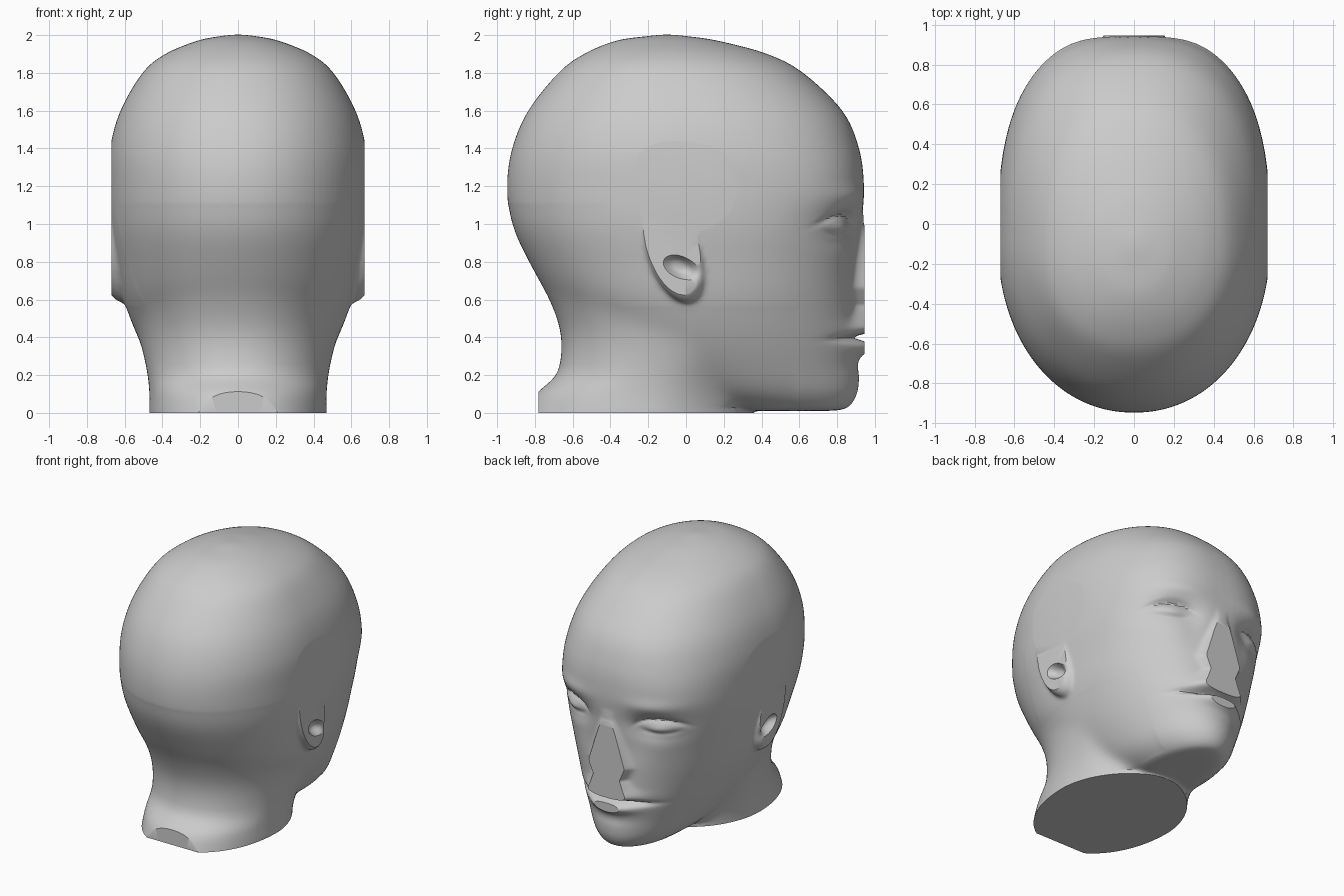
import bpy
import bmesh
import math
from mathutils import Matrix, Vector

cube = bpy.data.objects.get("Cube")
if cube:
    bpy.data.objects.remove(cube, do_unlink=True)

SEGMENTS = 96
STEPS = 8


def smooth_rows(rows):
    """Catmull-Rom interpolation through the control rows."""
    points = [rows[0]] + rows + [rows[-1]]
    result = []
    for i in range(1, len(points) - 2):
        for k in range(STEPS):
            t = k / STEPS
            result.append([
                b + t / 2 * (c - a + t * (2 * a - 5 * b + 4 * c - d + t * (3 * (b - c) + d - a)))
                for a, b, c, d in zip(*points[i - 1:i + 3])])
    return result + [rows[-1]]


def loft(bm, rows):
    """Closed skin over rings of (height, back, front, half width, widest y, front power)."""
    rings = []
    for z, back, front, width, middle, power in smooth_rows(rows):
        ring = []
        for i in range(SEGMENTS):
            angle = math.tau * i / SEGMENTS
            c, s = math.cos(angle), math.sin(angle)
            p = 2 / power if s > 0 else 2 / 2.1
            reach = front - middle if s > 0 else middle - back
            x = math.copysign(abs(c) ** p, c) * width
            y = middle + math.copysign(abs(s) ** p, s) * reach
            ring.append(bm.verts.new((x, y, z)))
        rings.append(ring)
    for low, high in zip(rings, rings[1:]):
        for i in range(SEGMENTS):
            j = (i + 1) % SEGMENTS
            bm.faces.new((low[i], low[j], high[j], high[i]))
    bm.faces.new(rings[0][::-1])
    bm.faces.new(rings[-1])


def bump(x, z, cx, cz, sx, sz, height):
    return height * math.exp(-((x - cx) / sx) ** 2 - ((z - cz) / sz) ** 2)


def ramp(value, stops):
    """Piecewise linear lookup, stops in rising order."""
    if value <= stops[0][0]:
        return stops[0][1]
    for (a, p), (b, q) in zip(stops, stops[1:]):
        if value <= b:
            return p + (q - p) * (value - a) / (b - a)
    return stops[-1][1]


def groove(x, z, cx, half, line, size, depth):
    """Thin crease along a line, fading out at both ends."""
    return -depth * math.exp(-((x - cx) / half) ** 4 - ((z - line) / size) ** 2)


def nose(x, z):
    """Nose running down through the philtrum into the upper lip."""
    width = ramp(z, [(.44, .18), (.5, .15), (.57, .11), (.66, .14), (.78, .11), (1.02, .05)])
    height = ramp(z, [(.4, 0), (.45, .07), (.58, .11), (.68, .18), (.9, .06), (1, .012), (1.08, 0)])
    return height * math.exp(-(x / width) ** 4) + bump(x, z, .22, .86, .09, .13, -.012)


def mouth(x, z):
    return (bump(x, z, 0, .45, .2, .04, .03)
            + bump(x, z, 0, .35, .16, .04, .065)
            + bump(x, z, 0, .25, .2, .04, -.008)
            + groove(x, z, 0, .27, .4 - .1 * x * x, .018, .05))


def eye(x, z):
    arch = ((x - .36) / .14) ** 2
    return (bump(x, z, .33, .99, .15, .085, -.065)
            + bump(x, z, .36, .98, .1, .05, .05)
            + bump(x, z, .32, 1.15, .16, .05, .012)
            + groove(x, z, .36, .14, 1.05 - .04 * arch, .019, .02)
            + groove(x, z, .36, .11, .945 + .025 * arch, .018, .01))


def slice_flat(bm, point, normal, below=None):
    """Cut off everything beyond a plane and cap the opening."""
    faces = [f for f in bm.faces if below is None or f.calc_center_median().z < below]
    parts = set(faces)
    for f in faces:
        parts.update(f.edges)
        parts.update(f.verts)
    cut = bmesh.ops.bisect_plane(bm, geom=list(parts), dist=1e-5, plane_co=point,
                                 plane_no=normal, clear_outer=True)
    rim = [e for e in cut["geom_cut"] if isinstance(e, bmesh.types.BMEdge) and e.is_boundary]
    if rim:
        bmesh.ops.triangle_fill(bm, edges=rim, normal=normal, use_beauty=True)


# Skull and jaw
skull = [
    (.01, .3, .74, .14, .5, 2), (.025, .15, .85, .23, .45, 2),
    (.1, 0, .905, .34, .3, 2), (.22, -.1, .918, .43, .18, 2),
    (.4, -.5, .918, .53, .05, 2.1), (.6, -.71, .913, .605, 0, 2.2),
    (.8, -.832, .912, .645, -.04, 2.4), (1, -.922, .93, .676, -.07, 2.6),
    (1.2, -.947, .942, .684, -.08, 2.7), (1.4, -.92, .916, .677, -.08, 2.5),
    (1.6, -.835, .827, .622, -.08, 2.35), (1.8, -.675, .62, .505, -.1, 2.25),
    (1.9, -.54, .43, .385, -.1, 2.1), (1.97, -.37, .17, .215, -.1, 2),
    (1.995, -.2, 0, .09, -.1, 2), (2.003, -.12, -.08, .01, -.1, 2)]

# Neck, running below the floor so that it can be cut flat
neck = [
    (-.1, -.88, .35, .47, -.2, 1.85), (0, -.84, .35, .47, -.2, 1.85),
    (.1, -.792, .35, .47, -.17, 1.9), (.2, -.69, .36, .48, -.12, 2),
    (.32, -.66, .4, .505, -.05, 2), (.45, -.67, .42, .54, 0, 2),
    (.6, -.725, .4, .585, 0, 2), (.75, -.805, .3, .62, -.05, 2),
    (.9, -.875, .25, .63, -.05, 2)]

bm = bmesh.new()
loft(bm, skull)
loft(bm, neck)

# Ears, leaning back with the front edge sunk into the cheek
for side in (-1, 1):
    place = (Matrix.Translation((side * .62, -.06, .86))
             @ Matrix.Rotation(math.radians(side * 13), 4, "Z")
             @ Matrix.Rotation(math.radians(19), 4, "X")
             @ Matrix.Diagonal((.12, .15, .29, 1)))
    bmesh.ops.create_uvsphere(bm, u_segments=40, v_segments=24, radius=1, matrix=place)
bmesh.ops.recalc_face_normals(bm, faces=bm.faces[:])

mesh = bpy.data.meshes.new("head")
bm.to_mesh(mesh)
bm.free()
head = bpy.data.objects.new("head", mesh)
bpy.context.collection.objects.link(head)

# Blend the parts into one skin
remesh = head.modifiers.new("blend", "REMESH")
remesh.mode = "VOXEL"
remesh.voxel_size = .0115
relax = head.modifiers.new("relax", "SMOOTH")
relax.factor = .5
relax.iterations = 15
evaluated = head.evaluated_get(bpy.context.evaluated_depsgraph_get())
bm = bmesh.new()
bm.from_mesh(evaluated.to_mesh())
evaluated.to_mesh_clear()
head.modifiers.clear()

# Soften where the neck meets the jaw and the back of the skull
soft = [v for v in bm.verts
        if (v.co.y < .6 and .03 < v.co.z < .56 or v.co.y < -.4 and v.co.z < 1.1)
        and not (v.co.y < -.4 and v.co.z < .25)]
for _ in range(80):
    bmesh.ops.smooth_vert(bm, verts=soft, factor=.5,
                          use_axis_x=True, use_axis_y=True, use_axis_z=True)

# Sculpt the face and the ear hollows
for v in bm.verts:
    x, y, z = abs(v.co.x), v.co.y, v.co.z
    side = math.copysign(1, v.co.x)
    if y > .45 and .12 < z < 1.4:
        fade = min(1, (y - .45) / .15)
        look = eye(x, z) * fade
        v.co.y += (nose(x, z) + mouth(x, z)) * fade + look * .9
        v.co.x += side * look * .4
    elif x > .5:
        along, across = (y + .04) + (z - .78) * .3, (z - .78) + (y + .04) * .1
        hollow = math.exp(-((along / .085) ** 2 + (across / .07) ** 2) ** 1.5)
        v.co.x -= side * .11 * hollow

# Flat cuts: sides, face, nape and base
for side in (-1, 1):
    slice_flat(bm, Vector((side * .67, 0, 0)), Vector((side, 0, 0)))
slice_flat(bm, Vector((0, .945, 0)), Vector((0, 1, 0)))
slice_flat(bm, Vector((0, -.78, 0)), Vector((0, -1, 0)), below=.25)
slice_flat(bm, Vector((0, 0, 0)), Vector((0, 0, -1)))
bmesh.ops.recalc_face_normals(bm, faces=bm.faces[:])
bm.to_mesh(mesh)
bm.free()

# Plain grey finish
grey = bpy.data.materials.new("light grey")
grey.use_nodes = True
colour = (.6, .6, .6, 1)
grey.diffuse_color = colour
grey.node_tree.nodes["Principled BSDF"].inputs["Base Color"].default_value = colour
mesh.materials.clear()
mesh.materials.append(grey)

bpy.context.view_layer.objects.active = head
head.select_set(True)
bpy.ops.object.shade_smooth_by_angle(angle=math.radians(35))
